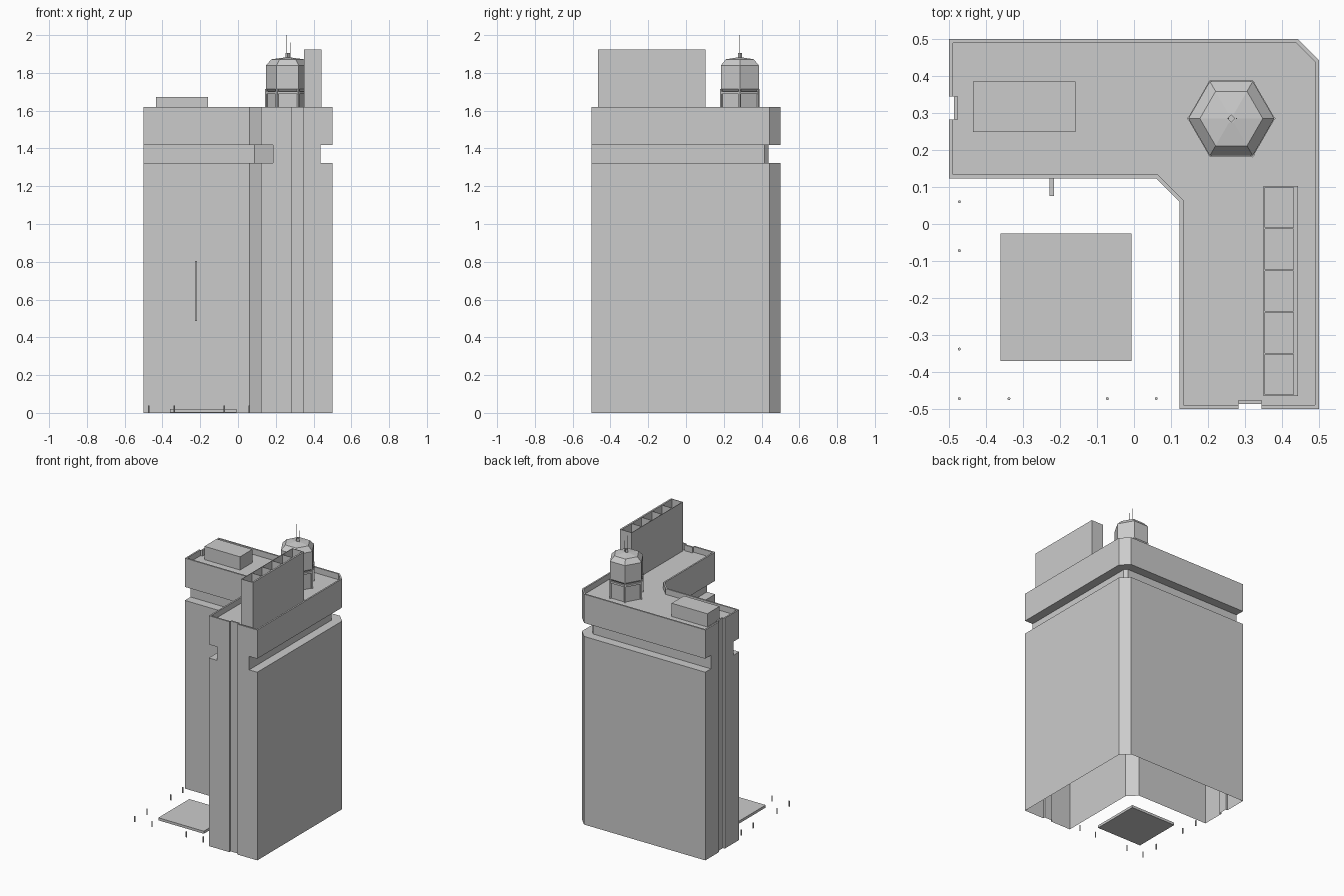
import bpy, bmesh, math

if "Cube" in bpy.data.objects:
    bpy.data.objects.remove(bpy.data.objects["Cube"], do_unlink=True)

grey = bpy.data.materials.new("concrete_grey")
grey.use_nodes = True
COLOUR = (0.6, 0.6, 0.6, 1)
grey.diffuse_color = COLOUR
grey.node_tree.nodes["Principled BSDF"].inputs["Base Color"].default_value = COLOUR


def make(name, bm, recalc=True):
    if recalc:
        bmesh.ops.recalc_face_normals(bm, faces=bm.faces)
    mesh = bpy.data.meshes.new(name)
    bm.to_mesh(mesh)
    bm.free()
    mesh.materials.append(grey)
    obj = bpy.data.objects.new(name, mesh)
    bpy.context.collection.objects.link(obj)
    return obj


def loft(name, rings, cap_start=True, cap_end=True, recalc=True):
    """Bridge closed rings of equal point count, with optional end caps."""
    bm = bmesh.new()
    loops = [[bm.verts.new(p) for p in ring] for ring in rings]
    n = len(loops[0])
    for a, b in zip(loops, loops[1:]):
        for i in range(n):
            j = (i + 1) % n
            bm.faces.new((a[i], a[j], b[j], b[i]))
    if cap_start:
        bm.faces.new(loops[0][::-1])
    if cap_end:
        bm.faces.new(loops[-1])
    return make(name, bm, recalc)


def box(name, x, y, z):
    return loft(name, [[(x[0], y[0], h), (x[1], y[0], h), (x[1], y[1], h), (x[0], y[1], h)] for h in z])


def poly(cx, cy, radius, z, sides=6):
    return [(cx + radius * math.cos(math.tau * i / sides),
             cy + radius * math.sin(math.tau * i / sides), z) for i in range(sides)]


def footprint(z, side=0.0, end=0.0):
    """Counter-clockwise L plan; long walls and end walls inset separately."""
    o, w, e = 0.5 - side, 0.123 + side, -0.5 + end
    k = side * math.tan(math.pi / 8)
    c, v = 0.443 - k, 0.06 + k
    n0, n1, nd = 0.283, 0.345, e + 0.014
    plan = [(w, e), (n0, e), (n0, nd), (n1, nd), (n1, e), (o, e),
            (o, c), (c, o), (e, o), (e, n1), (nd, n1), (nd, n0),
            (e, n0), (e, w), (v, w), (w, v)]
    return [(x, y, z) for x, y in plan]


# Tower shell: open base, recessed band under the top storey, parapet and roof
ROOF = 1.58
loft("tower_shell", [
    footprint(0), footprint(1.323),
    footprint(1.323, 0.063), footprint(1.418, 0.063),
    footprint(1.418), footprint(1.62),
    footprint(1.62, 0.011, 0.011), footprint(ROOF, 0.011, 0.011),
], cap_start=False, recalc=False)

# Plant room on the roof
box("plant_room", (-0.435, -0.158), (0.248, 0.385), (ROOF, 1.673))

# Billboard: thick face, thin back and ribs, open at the top
Y0, Y1, TOP = -0.465, 0.103, 1.925
box("billboard_face", (0.431, 0.443), (Y0, Y1), (ROOF, TOP))
box("billboard_back", (0.35, 0.354), (Y0, Y1), (ROOF, TOP))
RIBS = 6
for i in range(RIBS):
    y = Y0 + (Y1 - Y0 - 0.004) * i / (RIBS - 1)
    box(f"billboard_rib_{i + 1}", (0.354, 0.431), (y, y + 0.004), (ROOF, TOP))

# Hexagonal water tank on its skirt, with corner posts and a ring
TX, TY = 0.263, 0.285
loft("tank_skirt", [poly(TX, TY, 0.108, z) for z in (ROOF, 1.69)])
loft("tank_ring", [poly(TX, TY, 0.118, z) for z in (1.688, 1.702)])
loft("tank_body", [poly(TX, TY, r, z) for r, z in
                   ((0.104, 1.702), (0.116, 1.715), (0.116, 1.84), (0.085, 1.872), (0.012, 1.882))])
for i, (x, y, z) in enumerate(poly(TX, TY, 0.113, ROOF)):
    loft(f"tank_post_{i + 1}", [poly(x, y, 0.007, h, 4) for h in (z, 1.715)])

# Antennas on the tank
loft("antenna_hub", [poly(TX, TY, 0.011, h, 4) for h in (1.875, 1.905)])
for i, (dx, top) in enumerate(((-0.008, 2.0), (0.014, 1.96))):
    loft(f"antenna_{i + 1}", [poly(TX + dx, TY, 0.002, h, 4) for h in (1.875, top)])

# Blade sign on the courtyard wall
box("blade_sign", (-0.228, -0.216), (0.076, 0.124), (0.487, 0.803))

# Courtyard slab and bollards
box("courtyard_slab", (-0.361, -0.007), (-0.37, -0.026), (0.002, 0.02))
P = -0.472
steps = (0.06, -0.072, -0.338)
spots = [(P, s) for s in steps] + [(P, P)] + [(s, P) for s in steps]
for i, (x, y) in enumerate(spots):
    loft(f"bollard_{i + 1}", [poly(x, y, 0.004, h, 8) for h in (0, 0.04)])
